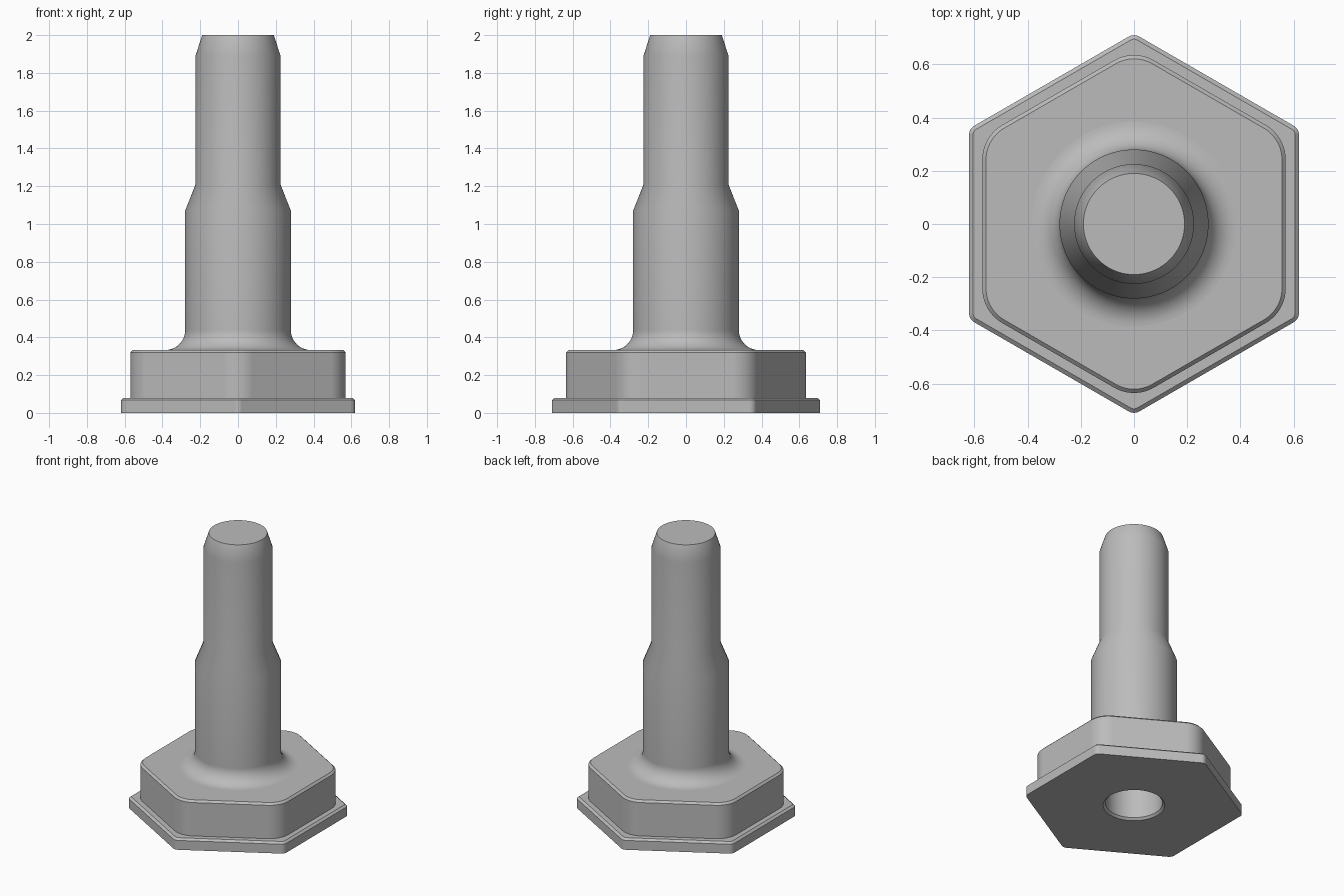
import bpy
import bmesh
from math import cos, sin, pi

if "Cube" in bpy.data.objects:
    bpy.data.objects.remove(bpy.data.objects["Cube"])

CORNER_STEPS = 16
COUNT = 6 * CORNER_STEPS

steel = bpy.data.materials.new("plain grey steel")
steel.use_nodes = True
grey = (0.5, 0.5, 0.5, 1)
steel.diffuse_color = grey
steel.node_tree.nodes["Principled BSDF"].inputs["Base Color"].default_value = grey


def circle(radius, z):
    """Ring whose points line up with those of hexagon()."""
    start = -pi / 6 + pi / COUNT
    return [(radius * cos(start + 2 * pi * i / COUNT),
             radius * sin(start + 2 * pi * i / COUNT), z) for i in range(COUNT)]


def hexagon(apothem, rounding, z):
    """Rounded hexagon with points towards the front and back."""
    reach = (apothem - rounding) / cos(pi / 6)
    ring = []
    for side in range(6):
        middle = pi / 6 + side * pi / 3
        for step in range(CORNER_STEPS):
            a = middle + (step / (CORNER_STEPS - 1) - 0.5) * pi / 3
            ring.append((reach * cos(middle) + rounding * cos(a),
                         reach * sin(middle) + rounding * sin(a), z))
    # Start a corner early so the rings match circle()
    return ring[-CORNER_STEPS:] + ring[:-CORNER_STEPS]


def loft(name, rings, cap=False):
    """Skin a stack of rings, ordered from the bottom outside to the top."""
    bm = bmesh.new()
    loops = [[bm.verts.new(p) for p in ring] for ring in rings]
    for low, high in zip(loops, loops[1:]):
        for i in range(COUNT):
            j = (i + 1) % COUNT
            bm.faces.new((low[i], low[j], high[j], high[i]))
    if cap:
        bm.faces.new(loops[-1])
    mesh = bpy.data.meshes.new(name)
    bm.to_mesh(mesh)
    bm.free()
    mesh.materials.append(steel)
    obj = bpy.data.objects.new(name, mesh)
    bpy.context.collection.objects.link(obj)
    bpy.ops.object.select_all(action="DESELECT")
    obj.select_set(True)
    bpy.context.view_layer.objects.active = obj
    bpy.ops.object.shade_smooth_by_angle(angle=pi / 6)
    weighted = obj.modifiers.new("Weighted normals", "WEIGHTED_NORMAL")
    weighted.keep_sharp = True
    return obj


SHAFT, NECK, TIP, BORE = 0.28, 0.225, 0.19, 0.185
BODY_TOP, FILLET = 0.333, 0.105

# Thin hexagonal flange, open underneath for the bore
loft("base_flange", [
    circle(BORE + 0.015, 0),
    hexagon(0.62, 0.04, 0),
    hexagon(0.62, 0.04, 0.067),
    hexagon(0.605, 0.025, 0.08),
    hexagon(0.56, 0.12, 0.08),
])

# Hexagonal body with a chamfered rim
loft("hex_body", [
    hexagon(0.57, 0.15, 0.08),
    hexagon(0.57, 0.15, BODY_TOP - 0.014),
    hexagon(0.556, 0.136, BODY_TOP),
    circle(SHAFT + FILLET, BODY_TOP),
])

# Stepped shaft rising from a concave fillet
fillet = [circle(SHAFT + FILLET * (1 - sin(t * pi / 24)),
                 BODY_TOP + FILLET * (1 - cos(t * pi / 24))) for t in range(13)]
loft("shaft", fillet + [
    circle(SHAFT, 1.07),
    circle(NECK, 1.21),
    circle(NECK, 1.89),
    circle(TIP, 2),
], cap=True)

# Blind bore in the underside with a small countersink
loft("bore", [
    circle(0.002, 1.4),
    circle(BORE, 1.4),
    circle(BORE, 0.015),
    circle(BORE + 0.015, 0),
][::-1], cap=True).data.flip_normals()
